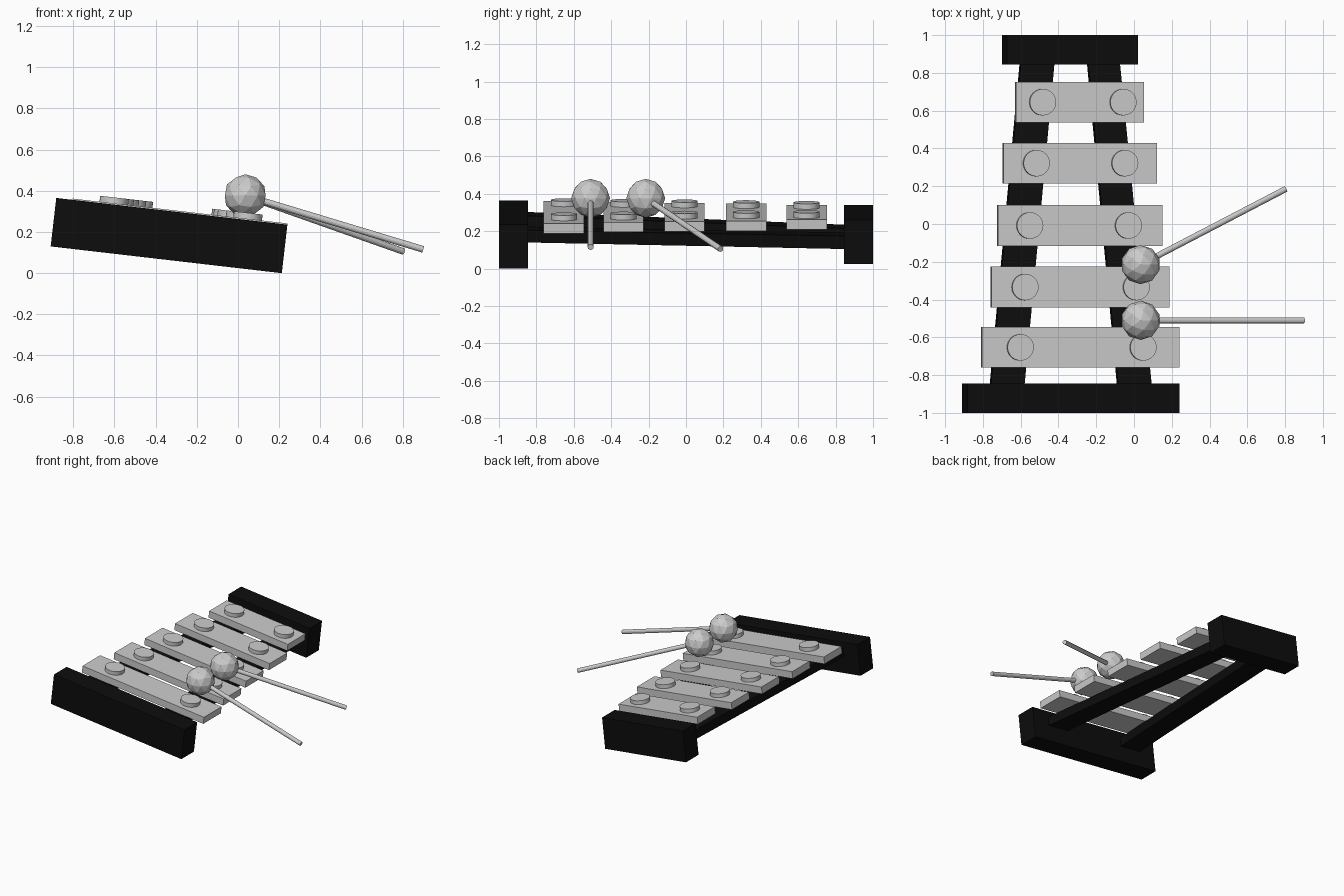
import bpy, bmesh
from math import radians, sin, cos
from mathutils import Vector, Matrix

if "Cube" in bpy.data.objects:
    bpy.data.objects.remove(bpy.data.objects["Cube"])

TILT = radians(6.6)
X0 = 0.21  # lower right foot, pivot of the tilted frame
FRAME = Matrix.Translation((X0, 0, 0)) @ Matrix.Rotation(TILT, 4, 'Y')

black = bpy.data.materials.new("black")
black.diffuse_color = (0.004, 0.004, 0.004, 1)
black.use_nodes = True
black.node_tree.nodes["Principled BSDF"].inputs["Base Color"].default_value = black.diffuse_color


def local_u(x, w):
    """Distance along the tilted frame for a world x at height w."""
    return (x - X0 - w * sin(TILT)) / cos(TILT)


def finish(name, bm, mat=None):
    bmesh.ops.recalc_face_normals(bm, faces=bm.faces)
    me = bpy.data.meshes.new(name)
    bm.to_mesh(me)
    bm.free()
    ob = bpy.data.objects.new(name, me)
    bpy.context.collection.objects.link(ob)
    if mat:
        me.materials.append(mat)
    return ob


def beam(name, front, back, mat=None):
    """Tilted hexahedron between two sections (y, xmin, xmax, wmin, wmax)."""
    bm = bmesh.new()
    rings = []
    for y, xa, xb, wa, wb in (front, back):
        ua, ub = local_u(xa, wa), local_u(xb, wb)
        rings.append([bm.verts.new(FRAME @ Vector((u, y, w)))
                      for u, w in ((ua, wa), (ub, wa), (ub, wb), (ua, wb))])
    a, b = rings
    bm.faces.new(a)
    bm.faces.new(b)
    for i in range(4):
        j = (i + 1) % 4
        bm.faces.new((a[i], a[j], b[j], b[i]))
    return finish(name, bm, mat)


def block(name, ya, yb, xa, xb, wa, wb, mat=None):
    return beam(name, (ya, xa, xb, wa, wb), (yb, xa, xb, wa, wb), mat)


# End blocks
block("front_end_block", -1.0, -0.845, -0.91, 0.24, 0, 0.237, black)
block("back_end_block", 0.845, 1.0, -0.70, 0.022, 0, 0.237, black)

# Converging rails
beam("left_rail", (-0.86, -0.765, -0.58, 0.125, 0.19),
     (0.86, -0.605, -0.42, 0.07, 0.14), black)
beam("right_rail", (-0.86, -0.09, 0.095, 0.125, 0.19),
     (0.86, -0.25, -0.075, 0.07, 0.14), black)

# Sounding bars with two round pegs: (y centre, xmin, xmax, peg xs)
bars = [(-0.653, -0.81, 0.24, -0.60, 0.05),
        (-0.334, -0.76, 0.187, -0.575, 0.014),
        (-0.008, -0.725, 0.15, -0.55, -0.028),
        (0.322, -0.697, 0.122, -0.515, -0.047),
        (0.645, -0.63, 0.053, -0.482, -0.056)]
for i, (y, xa, xb, p, q) in enumerate(bars, 1):
    block(f"bar_{i}", y - 0.108, y + 0.108, xa, xb, 0.19, 0.243)
    for side, x in (("left", p), ("right", q)):
        bm = bmesh.new()
        pos = Vector((local_u(x, 0.27), y, 0.255))
        bmesh.ops.create_cone(bm, cap_ends=True, segments=32, radius1=0.07,
                              radius2=0.07, depth=0.034,
                              matrix=FRAME @ Matrix.Translation(pos))
        peg = finish(f"peg_{i}_{side}", bm)
        for f in peg.data.polygons:
            f.use_smooth = len(f.vertices) == 4
        for e in peg.data.edges:
            a, b = (peg.data.vertices[v].co for v in e.vertices)
            e.use_edge_sharp = (a - b).length < 0.03

# Mallets: faceted ball and thin stick
for n, (head, tip) in enumerate((((0.035, -0.51, 0.376), (0.90, -0.51, 0.115)),
                                 ((0.035, -0.215, 0.376), (0.803, 0.185, 0.105))), 1):
    head, tip = Vector(head), Vector(tip)
    bm = bmesh.new()
    bmesh.ops.create_icosphere(bm, subdivisions=2, radius=0.104,
                               matrix=Matrix.Translation(head))
    finish(f"mallet_head_{n}", bm)
    axis = tip - head
    bm = bmesh.new()
    mat = Matrix.Translation((head + tip) / 2) @ axis.to_track_quat('Z', 'Y').to_matrix().to_4x4()
    bmesh.ops.create_cone(bm, cap_ends=True, segments=12, radius1=0.016,
                          radius2=0.016, depth=axis.length, matrix=mat)
    finish(f"mallet_stick_{n}", bm)
